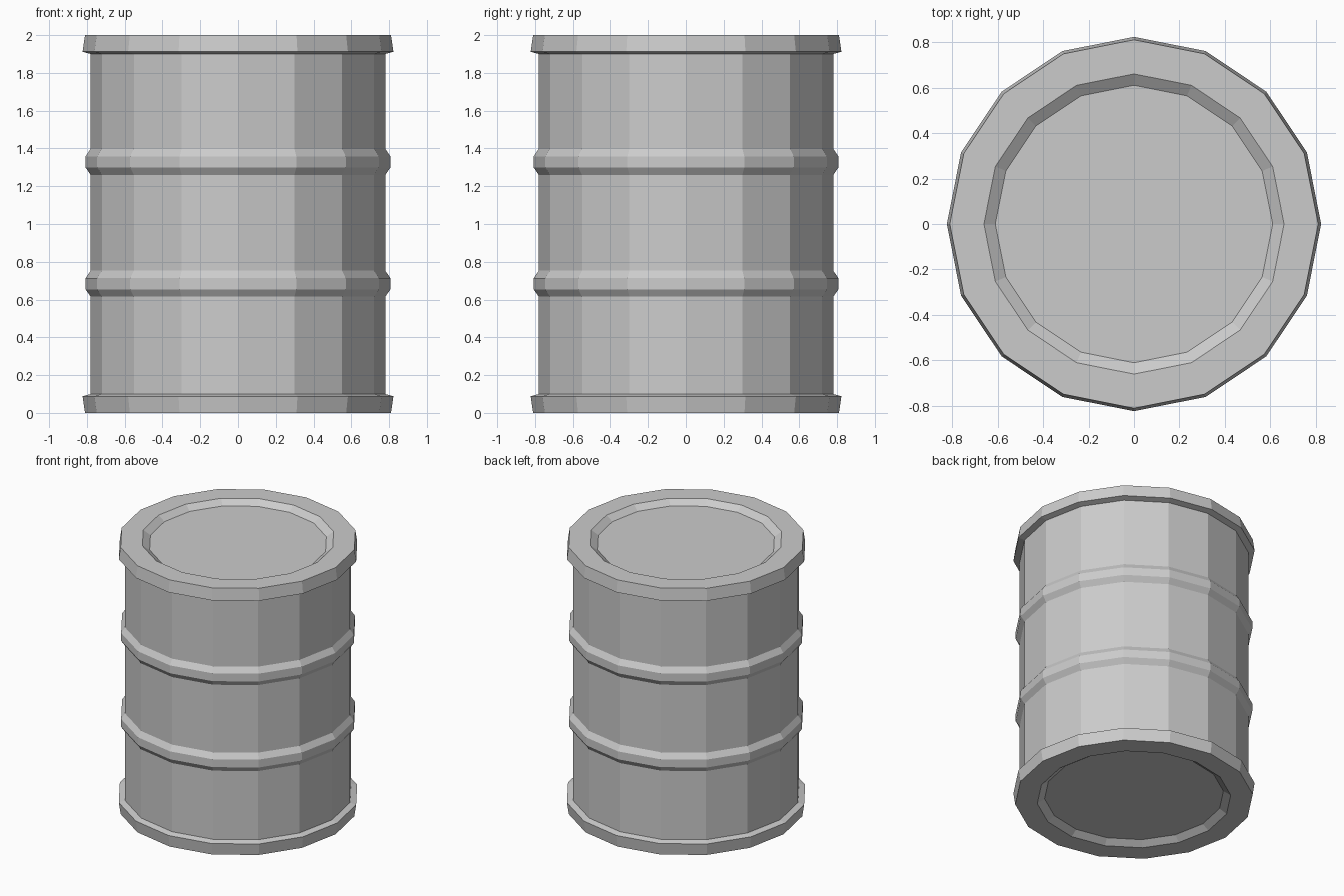
import bpy
import bmesh
from math import cos, sin, pi

if "Cube" in bpy.data.objects:
    bpy.data.objects.remove(bpy.data.objects["Cube"])

SIDES = 16


def lathe(name, profile):
    """Revolve (radius, z) points about z, capping both ends."""
    bm = bmesh.new()
    rings = [[bm.verts.new((r * cos(2 * pi * i / SIDES), r * sin(2 * pi * i / SIDES), z))
              for i in range(SIDES)] for r, z in profile]
    for a, b in zip(rings, rings[1:]):
        for i in range(SIDES):
            j = (i + 1) % SIDES
            bm.faces.new((a[i], a[j], b[j], b[i]))
    bm.faces.new(rings[0][::-1])
    bm.faces.new(rings[-1])
    bmesh.ops.recalc_face_normals(bm, faces=bm.faces)
    mesh = bpy.data.meshes.new(name)
    bm.to_mesh(mesh)
    bm.free()
    obj = bpy.data.objects.new(name, mesh)
    bpy.context.collection.objects.link(obj)
    return obj


# Rim and recessed end panel, from panel centre out to the wall: (radius, distance from end)
BODY = 0.78
end = [(0.61, 0.035), (0.66, 0.0), (0.81, 0.0), (0.823, 0.088), (BODY, 0.1)]

# Raised hoop on the wall, from its lower edge up
hoop = [(BODY, -0.069), (0.807, -0.03), (0.807, 0.029), (BODY, 0.069)]

# Complete drum outline, bottom to top
profile = list(end)
for centre in (0.684, 1.329):
    profile += [(r, centre + dz) for r, dz in hoop]
profile += [(r, 2.0 - d) for r, d in reversed(end)]

lathe("drum", profile)
